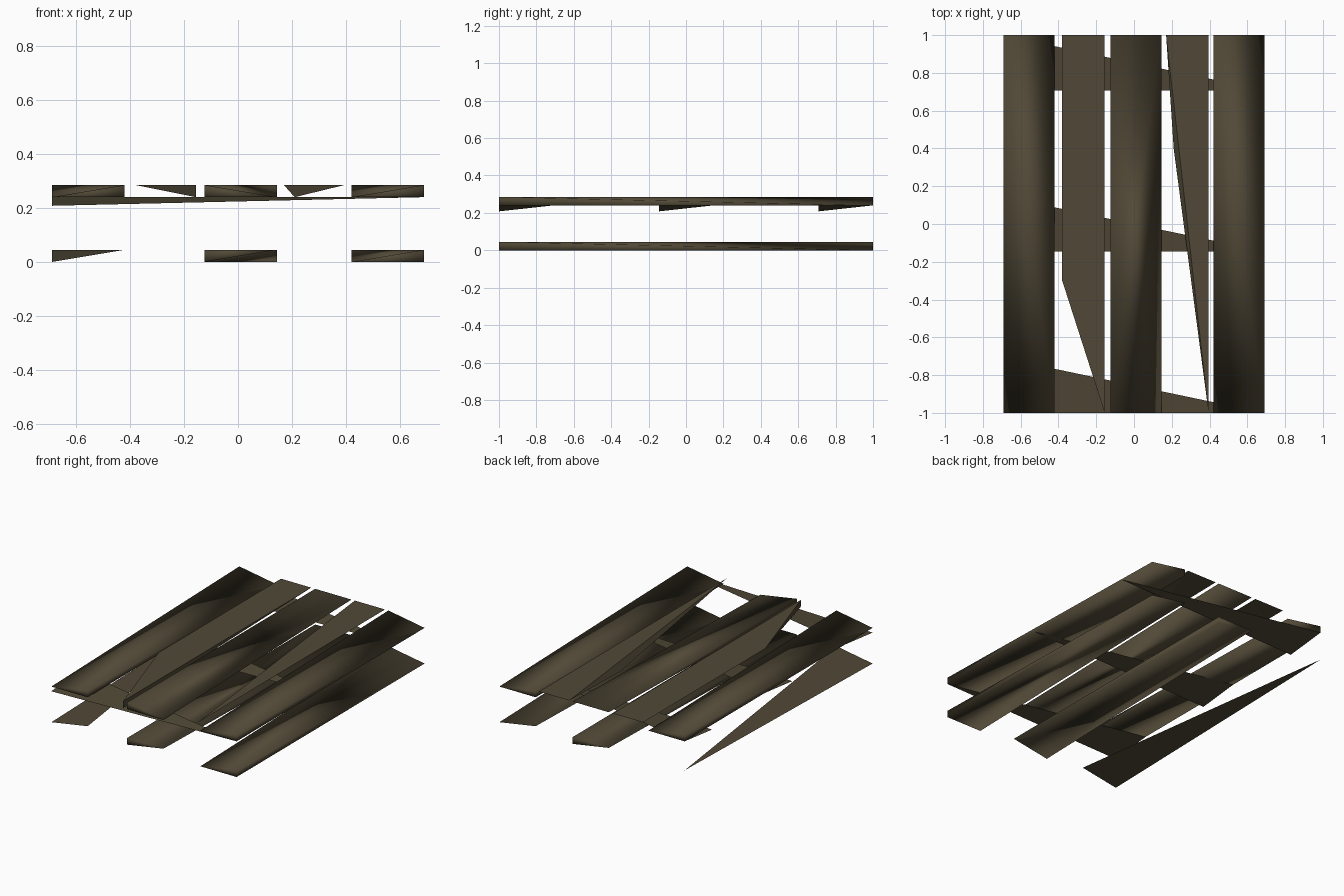
import bpy, bmesh

if "Cube" in bpy.data.objects:
    bpy.data.objects.remove(bpy.data.objects["Cube"])

wood = bpy.data.materials.new("dark_weathered_wood")
wood.diffuse_color = (0.082, 0.066, 0.038, 1)
wood.use_nodes = True
wood.node_tree.nodes["Principled BSDF"].inputs["Base Color"].default_value = wood.diffuse_color


def hull(name, points, smooth=True):
    """Closed board from its few corner points; three points give a thin flat shard."""
    bm = bmesh.new()
    vs = [bm.verts.new(p) for p in points]
    if len(vs) == 3:
        bm.faces.new(vs)
    else:
        bmesh.ops.convex_hull(bm, input=vs)
        bmesh.ops.recalc_face_normals(bm, faces=bm.faces)
    for f in bm.faces:
        f.smooth = smooth
    me = bpy.data.meshes.new(name)
    bm.to_mesh(me)
    bm.free()
    me.materials.append(wood)
    ob = bpy.data.objects.new(name, me)
    bpy.context.collection.objects.link(ob)
    return ob


def board(name, xs, ys, zs, corners, smooth=True):
    """Board keeping only the listed box corners, each written as three 0/1 digits."""
    hull(name, [(xs[int(c[0])], ys[int(c[1])], zs[int(c[2])])
                for c in corners.split()], smooth)


LEFT, MID, RIGHT = (-0.69, -0.42), (-0.125, 0.145), (0.42, 0.69)
FULL = (-1, 1)
TOP, CROSS, LOW = (0.24, 0.285), (0.208, 0.24), (0, 0.045)
SHARD = "000 101 011"
RIDGED = "000 100 010 110 101 011"

# top deck: outer boards with a diagonal ridge, wedge-shaped middle board
board("top_board_left", LEFT, FULL, TOP, RIDGED)
board("top_board_right", RIGHT, FULL, TOP, RIDGED)
board("top_board_middle", MID, FULL, TOP, "000 100 001 011 111")

# broken narrow boards between them
hull("broken_board_left", [(-0.38, 1, 0.285), (-0.155, 1, 0.285), (-0.155, -1, 0.285),
                           (-0.155, -1, 0.24), (-0.38, -0.3, 0.285)], False)
hull("broken_board_right", [(0.17, 1, 0.285), (0.395, 1, 0.285),
                            (0.395, -1, 0.285), (0.21, 0.4, 0.24)], False)

# cross boards under the deck
for name, y in (("front", -1), ("centre", -0.145), ("back", 0.708)):
    board("cross_board_" + name, (-0.69, 0.69), (y, y + 0.29), CROSS, SHARD)

# bottom runners
board("bottom_runner_left", LEFT, FULL, LOW, SHARD)
board("bottom_runner_middle", MID, FULL, LOW, "001 101 011 111 000 110")
board("bottom_runner_right", RIGHT, FULL, LOW, "000 100 101 110 011")
